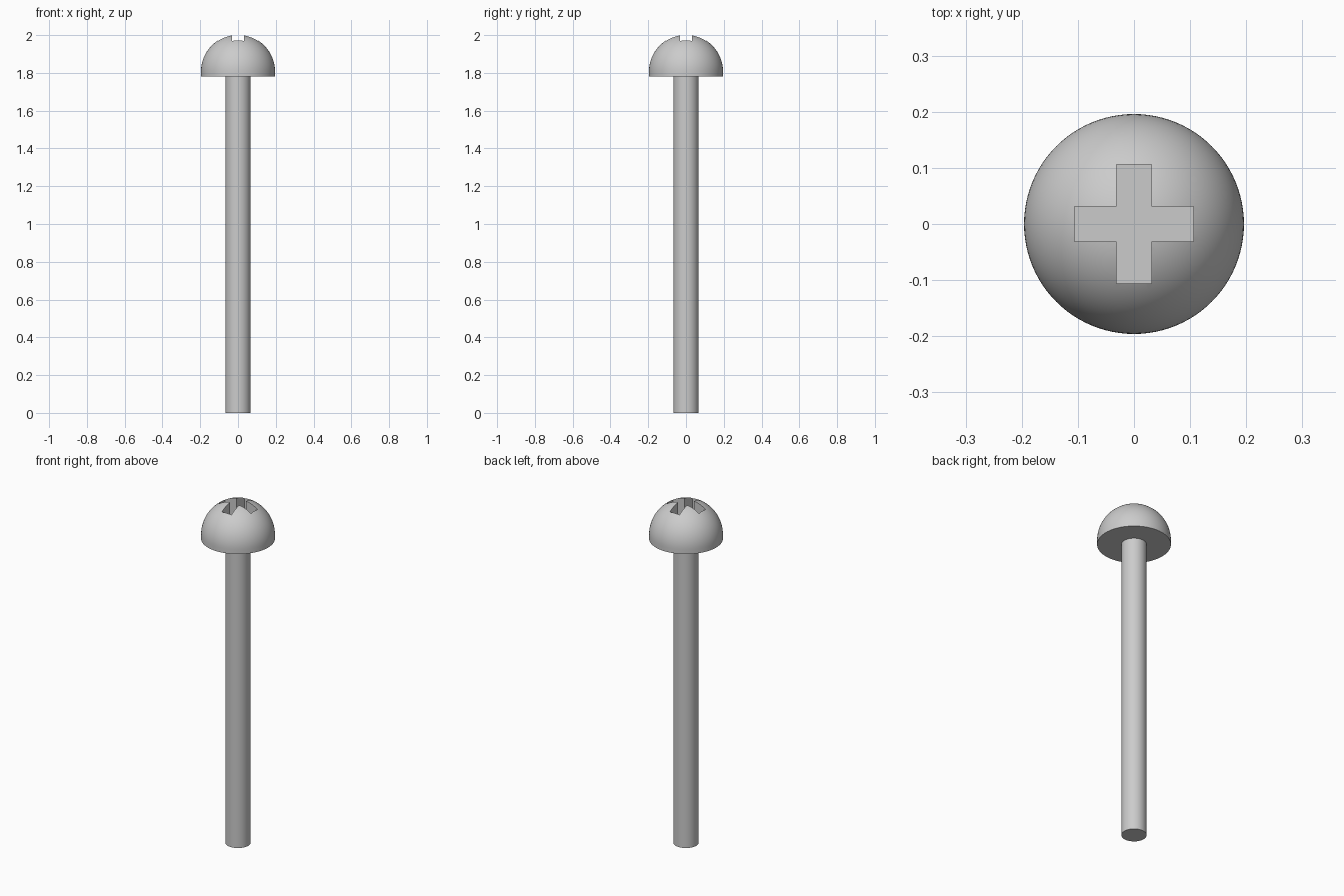
import bpy, bmesh, math

cube = bpy.data.objects.get("Cube")
if cube:
    bpy.data.objects.remove(cube, do_unlink=True)

SEGMENTS = 96
HEAD_R, HEAD_BASE, DOME_CENTRE = 0.196, 1.782, 1.807
SHAFT_R = 0.067
SLOT_HALF_LENGTH, SLOT_HALF_WIDTH, SLOT_FLOOR = 0.106, 0.031, 1.89

steel = bpy.data.materials.new("steel grey")
steel.use_nodes = True
colour = (0.6, 0.6, 0.6, 1)
steel.diffuse_color = colour
steel.node_tree.nodes["Principled BSDF"].inputs["Base Color"].default_value = colour


def add_object(name, bm):
    bmesh.ops.recalc_face_normals(bm, faces=bm.faces)
    mesh = bpy.data.meshes.new(name)
    bm.to_mesh(mesh)
    bm.free()
    mesh.materials.append(steel)
    obj = bpy.data.objects.new(name, mesh)
    bpy.context.collection.objects.link(obj)
    return obj


def lathe(name, profile):
    """Spin a radius/height profile around the z axis."""
    bm = bmesh.new()
    verts = [bm.verts.new((r, 0, z)) for r, z in profile]
    edges = [bm.edges.new(pair) for pair in zip(verts, verts[1:])]
    bmesh.ops.spin(bm, geom=verts + edges, cent=(0, 0, 0), axis=(0, 0, 1),
                   angle=math.tau, steps=SEGMENTS)
    bmesh.ops.remove_doubles(bm, verts=bm.verts, dist=1e-5)
    return add_object(name, bm)


# Round head: short straight skirt under a hemispherical dome
steps = 24
dome = [(HEAD_R * math.cos(a), DOME_CENTRE + HEAD_R * math.sin(a))
        for a in (math.pi / 2 * i / steps for i in range(steps))]
head = lathe("screw_head", [(0, HEAD_BASE), (HEAD_R, HEAD_BASE)] + dome
             + [(0, DOME_CENTRE + HEAD_R)])

# Plain cylindrical shaft, ending inside the head
shaft = lathe("shaft", [(0, 0), (SHAFT_R, 0), (SHAFT_R, HEAD_BASE + 0.01),
                        (0, HEAD_BASE + 0.01)])

# Cross-shaped cutter for the driver recess
bm = bmesh.new()
w, l = SLOT_HALF_WIDTH, SLOT_HALF_LENGTH
quarter = [(w, -l), (w, -w), (l, -w)]
outline = []
for turn in range(4):
    c, s = round(math.cos(turn * math.pi / 2)), round(math.sin(turn * math.pi / 2))
    outline += [(x * c - y * s, x * s + y * c) for x, y in quarter]
floor = bm.faces.new([bm.verts.new((x, y, SLOT_FLOOR)) for x, y in outline])
extruded = bmesh.ops.extrude_face_region(bm, geom=[floor])["geom"]
bmesh.ops.translate(bm, vec=(0, 0, 0.2),
                    verts=[v for v in extruded if isinstance(v, bmesh.types.BMVert)])
if floor.is_valid and not any(len(e.link_faces) == 2 for e in floor.edges):
    bm.faces.remove(floor)
cutter = add_object("recess_cutter", bm)
cutter.hide_render = True
cutter.hide_viewport = True

recess = head.modifiers.new("cross_recess", "BOOLEAN")
recess.operation = "DIFFERENCE"
recess.solver = "EXACT"
recess.object = cutter

# Apply the cut, then smooth round surfaces while keeping edges sharp
bpy.ops.object.select_all(action="DESELECT")
bpy.context.view_layer.objects.active = head
head.select_set(True)
bpy.ops.object.modifier_apply(modifier=recess.name)
bpy.data.objects.remove(cutter, do_unlink=True)
shaft.select_set(True)
bpy.ops.object.shade_smooth_by_angle(angle=math.radians(30))
